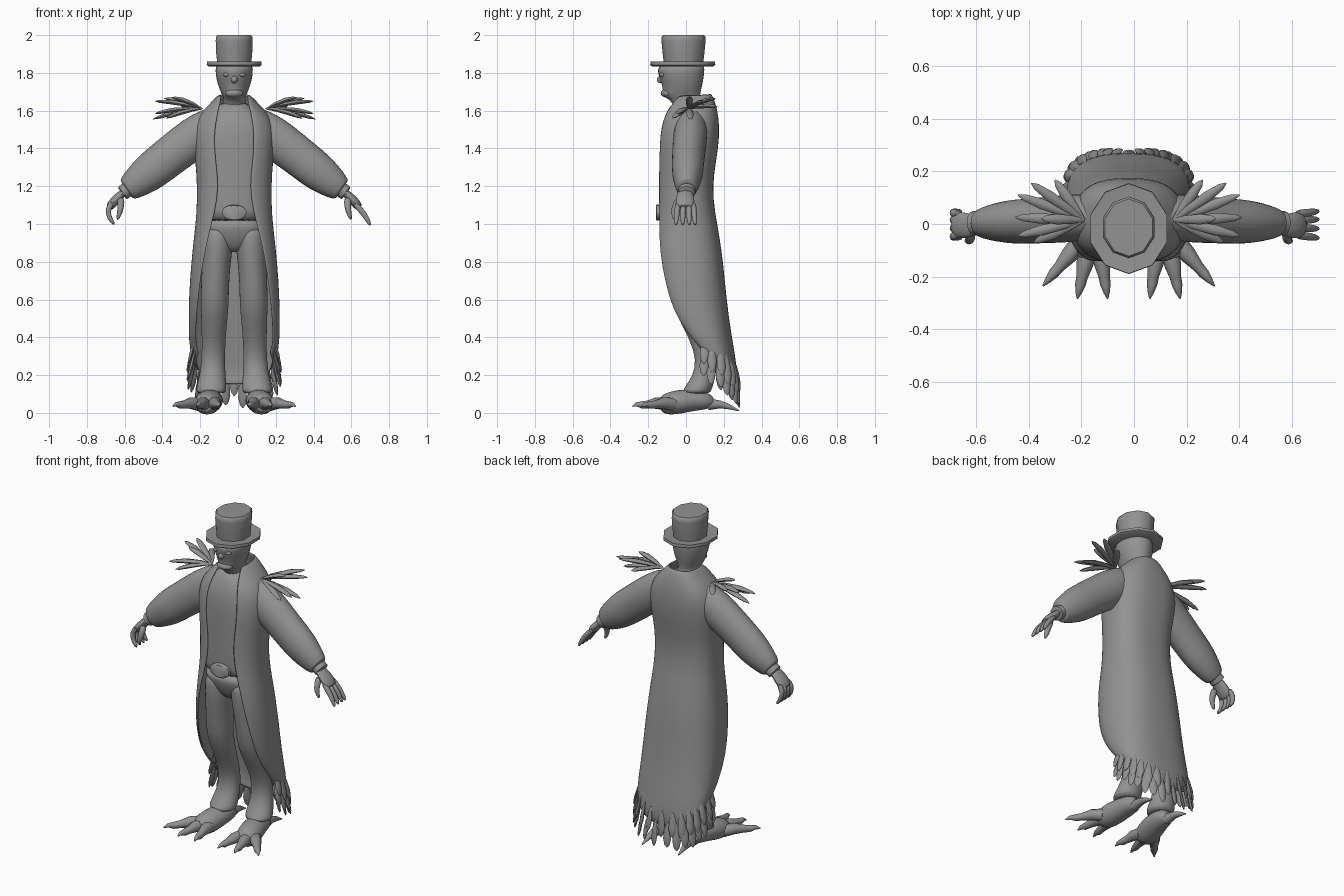
import bpy, bmesh, math
from mathutils import Vector

cube = bpy.data.objects.get("Cube")
if cube:
    bpy.data.objects.remove(cube)

CENTRE = -0.02  # the body's own middle line
SIDE_Y, SIDE_X = Vector((0, 1, 0)), Vector((1, 0, 0))
parts = []

clay = bpy.data.materials.new("plain grey")
clay.use_nodes = True
grey = (0.29, 0.29, 0.29, 1)
clay.diffuse_color = grey
clay.node_tree.nodes["Principled BSDF"].inputs["Base Color"].default_value = grey


def power(v, e):
    return math.copysign(abs(v) ** e, v)


def skin(bm, rings, closed=True):
    """Join rings of points with quads, capping closed shapes."""
    loops = [[bm.verts.new(p) for p in ring] for ring in rings]
    n = len(loops[0])
    for a, b in zip(loops, loops[1:]):
        for i in range(n if closed else n - 1):
            j = (i + 1) % n
            bm.faces.new((a[i], a[j], b[j], b[i]))
    if closed:
        bm.faces.new(loops[0])
        bm.faces.new(loops[-1])


def stack(bm, rows, n=20, e=0.85):
    """Horizontal slices: height, middle x, half width, front y, back y."""
    rings = []
    for z, x, w, front, back in rows:
        mid, depth = (front + back) / 2, (back - front) / 2
        angles = [math.tau * i / n for i in range(n)]
        rings.append([(x + w * power(math.sin(t), e),
                       mid - depth * power(math.cos(t), e), z) for t in angles])
    skin(bm, rings)


def tube(bm, path, widths, side, flat=1.0, n=10):
    """Sweep an ellipse along a path; flat is thickness over width."""
    path = [Vector(p) for p in path]
    rings = []
    for k, (p, w) in enumerate(zip(path, widths)):
        d = (path[min(k + 1, len(path) - 1)] - path[max(k - 1, 0)]).normalized()
        u = (side - d * side.dot(d)).normalized()
        v = d.cross(u) * flat
        rings.append([p + (u * math.cos(math.tau * i / n) + v * math.sin(math.tau * i / n)) * w
                      for i in range(n)])
    skin(bm, rings)


def feather(bm, start, end, side, width, flat, sag=0.0):
    start, end = Vector(start), Vector(end)
    steps = (0, 0.3, 0.65, 0.9, 1)
    path = [start.lerp(end, s) + Vector((0, 0, sag * math.sin(math.pi * s))) for s in steps]
    tube(bm, path, [width * f for f in (0.3, 0.8, 1, 0.65, 0.1)], side, flat, 8)


def ball(bm, centre, size):
    made = bmesh.ops.create_uvsphere(bm, u_segments=14, v_segments=8, radius=1)["verts"]
    for v in made:
        v.co = Vector(a * s + c for a, s, c in zip(v.co, size, centre))


def finish(name, bm, mirror=False, soft=False, thick=0):
    bmesh.ops.recalc_face_normals(bm, faces=bm.faces)
    mesh = bpy.data.meshes.new(name)
    bm.to_mesh(mesh)
    bm.free()
    mesh.materials.append(clay)
    ob = bpy.data.objects.new(name, mesh)
    ob.location.x = CENTRE
    bpy.context.scene.collection.objects.link(ob)
    if mirror:
        ob.modifiers.new("Mirror", "MIRROR").use_mirror_merge = False
    if thick:
        solid = ob.modifiers.new("Solidify", "SOLIDIFY")
        solid.thickness, solid.offset = thick, 0
    if soft:
        sub = ob.modifiers.new("Subdivision", "SUBSURF")
        sub.levels = sub.render_levels = 1
    parts.append(ob)


# Hat
bm = bmesh.new()
stack(bm, [(1.835, 0, .142, -.18, .145), (1.842, 0, .153, -.19, .155),
           (1.859, 0, .152, -.188, .153), (1.853, 0, .09, -.12, .09)], 10, 1)
finish("hat_brim", bm)
bm = bmesh.new()
stack(bm, [(1.845, 0, .094, -.117, .09), (1.9, 0, .1, -.123, .097),
           (1.97, 0, .103, -.13, .104), (1.99, 0, .102, -.13, .104), (2, 0, .094, -.122, .095)], 10, 1)
finish("hat_crown", bm)

# Head and face
bm = bmesh.new()
stack(bm, [(1.58, 0, .07, -.07, .09), (1.64, 0, .063, -.067, .077), (1.665, 0, .058, -.1, .075),
           (1.68, 0, .064, -.13, .077), (1.71, 0, .078, -.122, .082), (1.75, 0, .092, -.135, .092),
           (1.79, 0, .1, -.149, .098), (1.815, 0, .101, -.152, .1), (1.85, 0, .1, -.145, .102)], 16, 1)
finish("head", bm, soft=True)
bm = bmesh.new()
ball(bm, (0, -.134, 1.765), (.018, .02, .02))
finish("nose", bm)
bm = bmesh.new()
ball(bm, (0, -.098, 1.692), (.05, .036, .024))
finish("chin", bm)
bm = bmesh.new()
ball(bm, (.04, -.125, 1.79), (.021, .016, .012))
finish("eyes", bm, mirror=True)

# Shirt, belt buckle and hips
bm = bmesh.new()
stack(bm, [(1.01, 0, .18, -.14, .14), (1.06, 0, .18, -.14, .13), (1.2, 0, .175, -.14, .11),
           (1.35, 0, .185, -.14, .135), (1.47, 0, .195, -.139, .15), (1.55, 0, .17, -.122, .145),
           (1.6, 0, .12, -.1, .13), (1.65, 0, .066, -.07, .1)], 24, .8)
finish("shirt", bm, soft=True)
bm = bmesh.new()
tube(bm, [(0, y, 1.06) for y in (-.13, -.155, -.16)], (.065, .065, .058), SIDE_X, .65, 20)
finish("belt_buckle", bm)
bm = bmesh.new()
stack(bm, [(1.03, 0, .175, -.135, .135), (.98, 0, .173, -.13, .13), (.93, 0, .155, -.115, .12),
           (.89, 0, .12, -.095, .1), (.865, 0, .075, -.075, .08), (.85, 0, .04, -.05, .05)], 20)
finish("hips", bm, soft=True)

# Trouser legs
bm = bmesh.new()
stack(bm, [(1, .085, .08, -.115, .11), (.93, .087, .084, -.12, .105), (.87, .09, .083, -.118, .1),
           (.8, .094, .077, -.11, .09), (.68, .102, .075, -.09, .08), (.57, .103, .076, -.075, .08),
           (.45, .107, .067, -.015, .12), (.33, .11, .062, .045, .165), (.23, .113, .066, .05, .165),
           (.16, .118, .077, .01, .15), (.12, .122, .082, -.02, .135), (.1, .122, .077, -.015, .13)], 16, 1)
finish("trouser_legs", bm, mirror=True, soft=True)

# Long coat, open at the front: front z, back z, half width, front y, back y, half gap
COAT = [(1.68, 1.69, .078, -.07, .13, .066), (1.62, 1.635, .13, -.1, .152, .08),
        (1.56, 1.57, .195, -.127, .167, .092), (1.47, 1.47, .215, -.146, .173, .105),
        (1.35, 1.35, .202, -.15, .157, .1), (1.2, 1.2, .19, -.147, .132, .077),
        (1.05, 1.05, .195, -.153, .15, .105), (1, 1, .2, -.16, .16, .12),
        (.85, .85, .217, -.175, .185, .155), (.7, .7, .23, -.16, .2, .18),
        (.55, .5, .237, -.13, .22, .197), (.42, .3, .235, -.05, .255, .205),
        (.35, .2, .222, .02, .268, .2), (.32, .15, .2, .03, .255, .185)]


def coat_point(row, s):
    """s runs from 0 at the left front edge to 1 at the right one."""
    zf, zb, w, front, back, gap = row
    start = math.asin((gap / w) ** 1.25)
    t = start + s * (math.tau - 2 * start)
    k = (math.cos(start) - math.cos(t)) / (math.cos(start) + 1)
    mid, depth = (front + back) / 2, (back - front) / 2
    return Vector((w * power(math.sin(t), .8), mid - depth * power(math.cos(t), .8),
                   zf + (zb - zf) * k))


bm = bmesh.new()
skin(bm, [[coat_point(row, i / 28) for i in range(29)] for row in COAT], closed=False)
finish("long_coat", bm, soft=True, thick=.012)

# Feathers in staggered rows round the hem
bm = bmesh.new()
for count, lift in ((15, .1), (16, .035)):
    for i in range(count):
        p = coat_point(COAT[-1], (i + .5) / count)
        out = Vector((p.x, p.y - .12, 0)).normalized()
        flare = .02 + .03 * abs(out.x)
        drop = Vector((0, 0, .145 + .015 * (i % 2)))
        p.z += lift
        feather(bm, p + out * .012, p + out * flare - drop,
                out.cross(Vector((0, 0, 1))), .024, .4)
finish("hem_feathers", bm)

# Feather fans on the shoulders
bm = bmesh.new()
for tip in ((.28, .167, 1.62), (.37, .155, 1.665), (.42, .11, 1.65),
            (.43, .025, 1.555), (.42, -.045, 1.585), (.36, -.07, 1.56), (.33, .02, 1.67)):
    feather(bm, (.17, .015, 1.61), tip, Vector((tip[1], .17 - tip[0], 0)) + SIDE_Y * .01, .02, .6, .01)
finish("shoulder_feathers", bm, mirror=True)

# Sleeves and wrist bands
bm = bmesh.new()
tube(bm, [(.05, .03, 1.55), (.12, .028, 1.517), (.2, .023, 1.466), (.32, .014, 1.375),
          (.4, .01, 1.312), (.46, .008, 1.264), (.53, .005, 1.21), (.567, .003, 1.183), (.57, .003, 1.181)],
     (.07, .085, .094, .089, .087, .084, .067, .054, .04), SIDE_Y, 1.22, 16)
finish("sleeves", bm, mirror=True, soft=True)
bm = bmesh.new()
tube(bm, [(.555, .005, 1.19), (.59, .003, 1.165), (.594, .003, 1.162)],
     (.046, .046, .036), SIDE_Y, .9, 14)
finish("wrist_bands", bm, mirror=True)

# Hands: the left one reaches out, the right one curls in
for name, sign, bend in (("left_hand", 1, ((.63, 1.115), (.675, 1.07), (.702, 1.03), (.722, .99))),
                         ("right_hand", -1, ((.64, 1.12), (.672, 1.08), (.662, 1.03), (.632, .995)))):
    bm = bmesh.new()
    tube(bm, [(sign * x, -.005, z) for x, z in ((.57, 1.18), (.6, 1.155), (.635, 1.12), (.668, 1.08))],
         (.035, .046, .054, .046), SIDE_Y, .5, 12)
    for y in (-.042, -.014, .014, .038):
        tube(bm, [(sign * x, y * (1 + .1 * k), z) for k, (x, z) in enumerate(bend)],
             (.017, .017, .015, .008), SIDE_Y, 1, 8)
    tube(bm, [(sign * x, y, z) for x, y, z in ((.6, -.03, 1.14), (.6, -.056, 1.1),
                                              (.605, -.066, 1.06), (.62, -.063, 1.02))],
         (.022, .02, .016, .007), SIDE_Y, 1, 8)
    finish(name, bm, soft=True)

# Clawed feet
bm = bmesh.new()
tube(bm, [(.115, .15, .055), (.118, .1, .065), (.122, .04, .068), (.135, -.03, .06),
          (.148, -.1, .047), (.155, -.14, .04)], (.03, .058, .066, .075, .07, .045), SIDE_X, .88, 14)
finish("feet", bm, mirror=True, soft=True)
bm = bmesh.new()
for base, tip in (((.185, -.07), (.325, -.235)), ((.155, -.1), (.195, -.283)), ((.11, -.09), (.08, -.283))):
    path = [(base[0] + (tip[0] - base[0]) * s, base[1] + (tip[1] - base[1]) * s, z)
            for s, z in ((0, .045), (.3, .052), (.55, .045), (.72, .042), (.88, .045), (1, .035))]
    tube(bm, path, (.036, .032, .022, .02, .012, .003), SIDE_X, 1, 10)
tube(bm, [(.118, .12, .045), (.12, .18, .045), (.122, .23, .032), (.124, .28, .012)],
     (.032, .022, .014, .003), SIDE_X, 1, 10)
finish("toes_and_claws", bm, mirror=True)

# Smooth shading with crisp edges kept
bpy.ops.object.select_all(action="DESELECT")
for ob in parts:
    ob.select_set(True)
bpy.context.view_layer.objects.active = parts[0]
bpy.ops.object.shade_smooth_by_angle(angle=math.radians(45))
